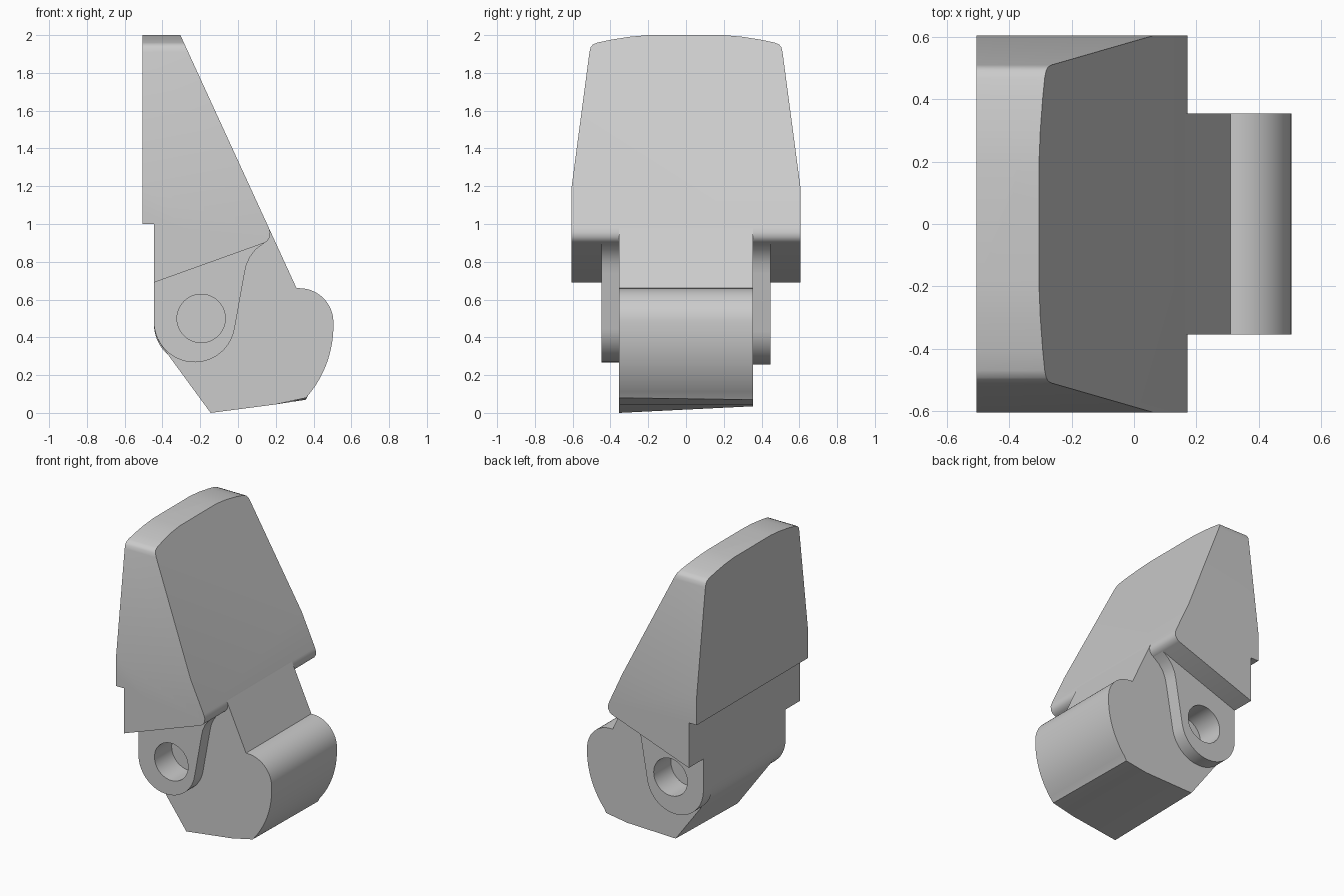
import bpy, bmesh
from math import radians, cos, sin

if "Cube" in bpy.data.objects:
    bpy.data.objects.remove(bpy.data.objects["Cube"])

grey = bpy.data.materials.new("plain grey")
grey.use_nodes = True
grey.diffuse_color = (0.6, 0.6, 0.6, 1)
grey.node_tree.nodes["Principled BSDF"].inputs["Base Color"].default_value = (0.6, 0.6, 0.6, 1)


def arc(cx, cz, r, start, end, n=16):
    """Points along an arc, angles in degrees."""
    angles = [radians(start + (end - start) * i / n) for i in range(n + 1)]
    return [(cx + r * cos(a), cz + r * sin(a)) for a in angles]


def prism(name, near, lo, hi, axis="y", far=None):
    """Extrude a closed outline along x or y; far may give another end outline."""
    def place(p, t):
        return (p[0], t, p[1]) if axis == "y" else (t, p[0], p[1])
    bm = bmesh.new()
    a = [bm.verts.new(place(p, lo)) for p in near]
    b = [bm.verts.new(place(p, hi)) for p in (far or near)]
    bm.faces.new(a)
    bm.faces.new(b[::-1])
    n = len(a)
    for i in range(n):
        bm.faces.new((a[i], b[i], b[(i + 1) % n], a[(i + 1) % n]))
    bmesh.ops.recalc_face_normals(bm, faces=bm.faces)
    mesh = bpy.data.meshes.new(name)
    bm.to_mesh(mesh)
    bm.free()
    obj = bpy.data.objects.new(name, mesh)
    mesh.materials.append(grey)
    bpy.context.collection.objects.link(obj)
    return obj


def activate(obj):
    bpy.ops.object.select_all(action="DESELECT")
    obj.select_set(True)
    bpy.context.view_layer.objects.active = obj


def boolean(obj, cutter, operation):
    mod = obj.modifiers.new("cut", "BOOLEAN")
    mod.operation = operation
    mod.solver = "EXACT"
    mod.object = cutter
    activate(obj)
    bpy.ops.object.modifier_apply(modifier=mod.name)


# Tapered head: wedge profile trimmed by a rounded shield outline
wedge = [(-0.505, 1.0), (-0.505, 2.0), (-0.305, 2.0), (0.163, 0.98), (0.171, 0.955),
         (0.168, 0.93), (0.157, 0.912), (0.14, 0.9), (-0.445, 0.69), (-0.445, 1.0)]
head = prism("head", wedge, -0.605, 0.605)
half = [(0.605, 0.5), (0.605, 1.2), (0.511, 1.91), (0.505, 1.935), (0.493, 1.95),
        (0.47, 1.96), (0.4, 1.975), (0.3, 1.991), (0.2, 2.0)]
shield = prism("shield_cutter", half + [(-y, z) for y, z in reversed(half)], -0.8, 0.8, "x")
boolean(head, shield, "INTERSECT")
bpy.data.objects.remove(shield)

# Central body with rounded nose and slightly twisted underside
upper = ([(-0.3, 0.8), (0.1, 0.95), (0.163, 0.98), (0.31, 0.66)]
         + arc(0.325, 0.48, 0.18, 90, 0) + arc(-0.065, 0.46, 0.57, 0, -40))
back_left = arc(-0.23, 0.48, 0.215, 215, 180, 8) + [(-0.445, 0.69)]
body = prism("body", upper + [(0.36, 0.08), (0.2, 0.045), (-0.145, 0.0)] + back_left,
             -0.355, 0.355,
             far=upper + [(0.36, 0.07), (0.2, 0.045), (-0.17, 0.035)] + back_left)

# Side lugs with blind pin holes
parts = [head, body]
for name, side, cz in (("right_lug", -1, 0.483), ("left_lug", 1, 0.47)):
    outline = ([(-0.445, 0.69)] + arc(-0.23, cz, 0.215, 180, 350, 28)
               + [(0.035, 0.74), (0.045, 0.785), (0.065, 0.828), (0.095, 0.866),
                  (0.14, 0.9), (0.05, 0.92), (-0.3, 0.8)])
    lug = prism(name, outline, side * 0.35, side * 0.447)
    pin = prism("pin_cutter", arc(-0.195, 0.5, 0.128, 0, 352.5, 47), side * 0.26, side * 0.6)
    boolean(lug, pin, "DIFFERENCE")
    boolean(body, pin, "DIFFERENCE")
    bpy.data.objects.remove(pin)
    parts.append(lug)

for obj in parts:
    activate(obj)
    bpy.ops.object.shade_smooth_by_angle(angle=radians(30))
